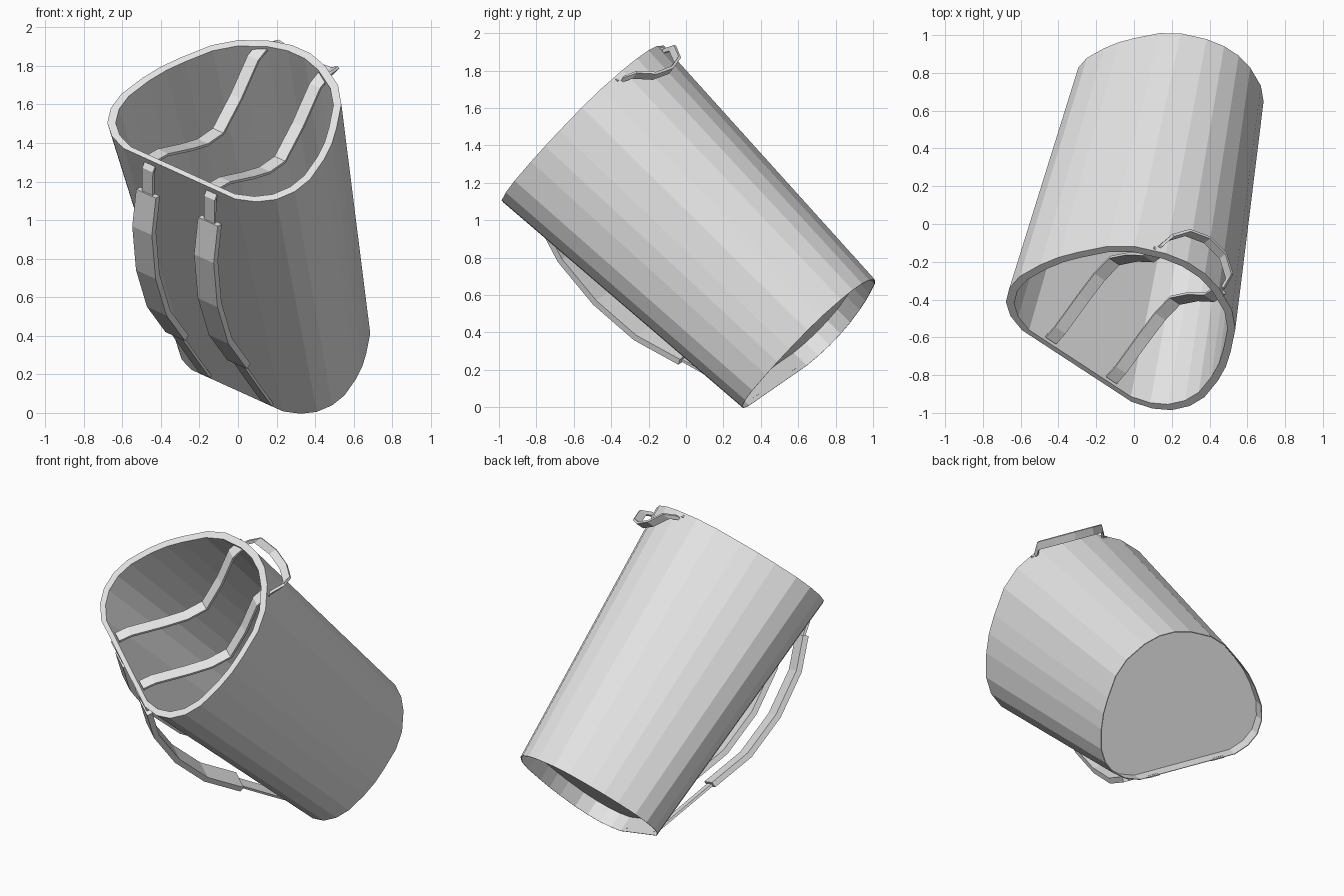
import bpy, bmesh
from mathutils import Vector, Matrix

if "Cube" in bpy.data.objects:
    bpy.data.objects.remove(bpy.data.objects["Cube"])

# Local frame of the tilted basket: u along the flat back, v to the round side, w up the axis
W = Vector((-0.2, -1.0, 1.0)).normalized()
U = Vector((0.783, -0.512, -0.355))
U = (U - W * U.dot(W)).normalized()
V = W.cross(U)
FRAME = Matrix((U, V, W)).transposed().to_4x4()
FRAME.translation = (-0.055, -0.547, 1.495)

grey = bpy.data.materials.new("light_grey")
grey.diffuse_color = (0.8, 0.8, 0.8, 1)
grey.use_nodes = True
grey.node_tree.nodes["Principled BSDF"].inputs["Base Color"].default_value = grey.diffuse_color

LENGTH = 1.70


def finish(name, bm):
    bmesh.ops.recalc_face_normals(bm, faces=bm.faces)
    bm.transform(FRAME)
    mesh = bpy.data.meshes.new(name)
    bm.to_mesh(mesh)
    bm.free()
    mesh.materials.append(grey)
    obj = bpy.data.objects.new(name, mesh)
    bpy.context.collection.objects.link(obj)
    return obj


# D-shaped cross-section, half of it mirrored
HALF = [(0.37, -0.41), (0.48, -0.37), (0.56, -0.305), (0.61, -0.21), (0.625, -0.10),
        (0.60, 0.05), (0.565, 0.165), (0.515, 0.27), (0.43, 0.42), (0.33, 0.52),
        (0.18, 0.60), (0.06, 0.632)]
PROFILE = HALF + [(-u, v) for u, v in reversed(HALF)]


def ring(bm, depth, inset):
    """Cross-section at a depth below the rim, shrunk by the wall inset."""
    t = depth / LENGTH
    s = (1 - 0.18 * t) - inset
    return [bm.verts.new((u * s, v * s + 0.03 * t, -depth)) for u, v in PROFILE]


# Basket shell: recessed floor, skirt, outer wall, rim, inner wall, inner floor
bm = bmesh.new()
rings = [ring(bm, 1.60, 0.012), ring(bm, LENGTH, 0.008), ring(bm, LENGTH, 0),
         ring(bm, 0, 0), ring(bm, 0, 0.07), ring(bm, 1.57, 0.06)]
n = len(PROFILE)
for a, b in zip(rings, rings[1:]):
    for i in range(n):
        j = (i + 1) % n
        bm.faces.new((a[i], a[j], b[j], b[i]))
bm.faces.new(rings[0])
bm.faces.new(rings[-1])
finish("basket", bm)


def ribbon(name, path, across, width, thick):
    """Flat band swept along a path, its width lying along one axis."""
    bm = bmesh.new()
    pts = [Vector(p) for p in path]
    across = Vector(across).normalized()
    loops = []
    for i, p in enumerate(pts):
        tangent = pts[min(i + 1, len(pts) - 1)] - pts[max(i - 1, 0)]
        normal = tangent.cross(across).normalized() * thick / 2
        side = across * width / 2
        loops.append([bm.verts.new(p + a * side + b * normal)
                      for a, b in ((-1, -1), (1, -1), (1, 1), (-1, 1))])
    for a, b in zip(loops, loops[1:]):
        for i in range(4):
            j = (i + 1) % 4
            bm.faces.new((a[i], a[j], b[j], b[i]))
    bm.faces.new(loops[0])
    bm.faces.new(loops[-1])
    finish(name, bm)


# Paths in (v, w): hanging inner band, padded strap and its thin ends
INNER = [(-0.375, -0.02), (-0.30, -0.045), (-0.12, -0.165), (0.0, -0.235),
         (0.126, -0.265), (0.305, -0.165), (0.48, -0.035), (0.575, -0.02)]
PAD = [(-0.46, -0.20), (-0.54, -0.40), (-0.575, -0.69), (-0.55, -0.98), (-0.455, -1.25)]
UPPER = [(-0.39, -0.03), (-0.425, -0.06), (-0.465, -0.22)]
LOWER = [(-0.465, -1.23), (-0.38, -1.48), (-0.31, -1.68)]

for side, u in (("left", -0.205), ("right", 0.205)):
    for part, path, width, thick in (("inner_band", INNER, 0.07, 0.015),
                                     ("shoulder_pad", PAD, 0.13, 0.035),
                                     ("upper_strap", UPPER, 0.07, 0.015),
                                     ("lower_strap", LOWER, 0.07, 0.015)):
        ribbon(f"{side}_{part}", [(u, v, w) for v, w in path], (1, 0, 0), width, thick)

# Carry loop hanging on the round side
LOOP = [(0.215, 0.575, -0.035), (0.20, 0.65, -0.07), (0.12, 0.68, -0.145)]
loop = LOOP + [(0, 0.69, -0.17)] + [(-u, v, w) for u, v, w in reversed(LOOP)]
ribbon("carry_loop", loop, (0, 1, 0), 0.05, 0.015)
